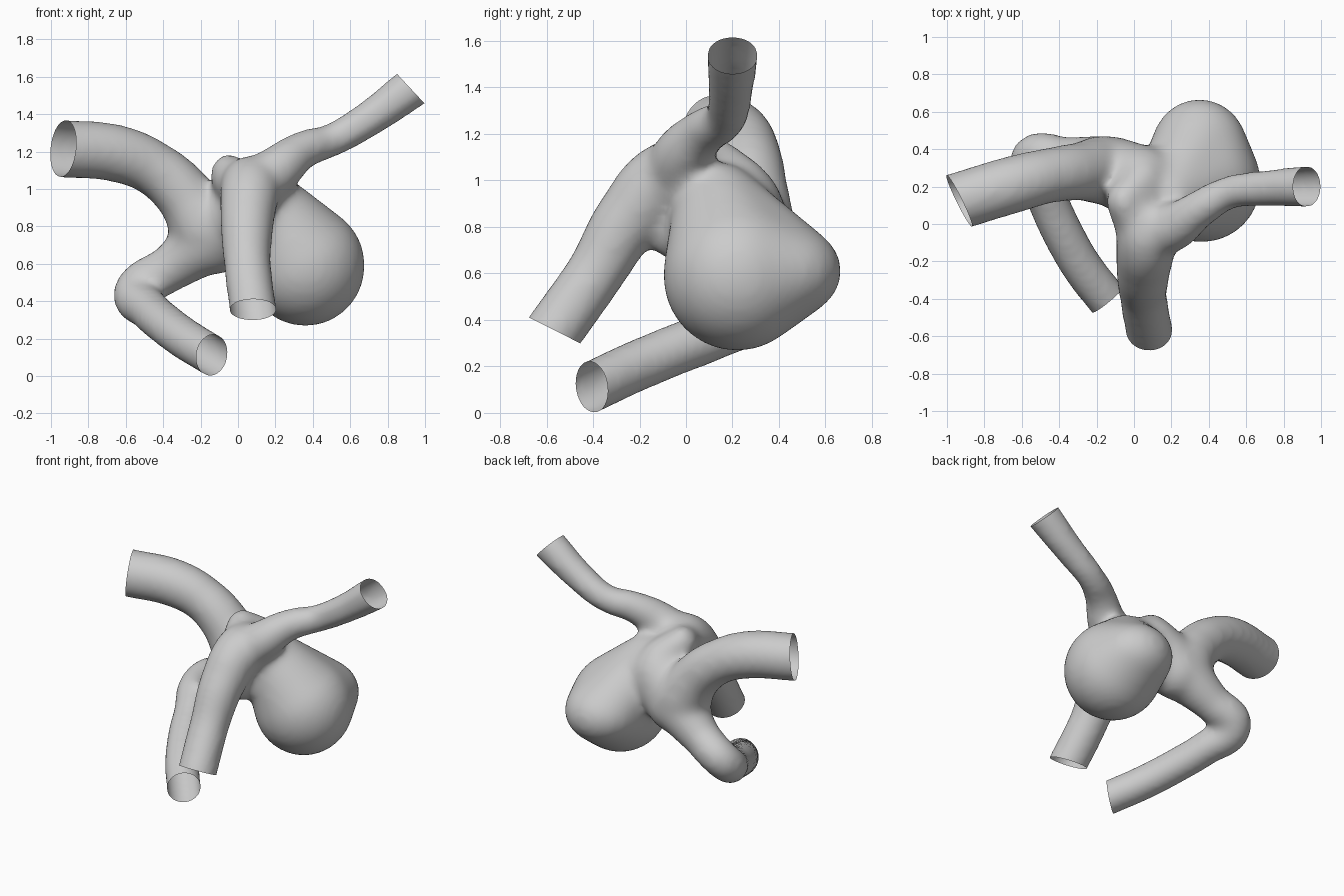
import bpy, bmesh
from mathutils import Vector, Matrix

if "Cube" in bpy.data.objects:
    bpy.data.objects.remove(bpy.data.objects["Cube"])

parts = []

def vessel(name, pts):
    """Tapered round tube along (x, y, z, radius) points; the first point is the free end."""
    pts = list(pts)
    a, b = Vector(pts[0][:3]), Vector(pts[1][:3])      # run past the cut plane
    pts.insert(0, (*(a + (a - b).normalized() * 0.15), pts[0][3]))
    cu = bpy.data.curves.new(name, 'CURVE')
    cu.dimensions = '3D'
    cu.bevel_depth = 1.0
    cu.bevel_resolution = 6
    cu.resolution_u = 10
    cu.use_fill_caps = True
    sp = cu.splines.new('BEZIER')
    sp.bezier_points.add(len(pts) - 1)
    for bp, p in zip(sp.bezier_points, pts):
        bp.co = p[:3]
        bp.radius = p[3] + 0.009       # allowance for smoothing shrinkage
    for bp in sp.bezier_points:
        bp.handle_left_type = bp.handle_right_type = 'AUTO'
    ob = bpy.data.objects.new(name, cu)
    bpy.context.collection.objects.link(ob)
    parts.append(ob)

def blob(name, *ellipsoids):
    """Swelling: the convex hull around several (location, radii) ellipsoids."""
    me = bpy.data.meshes.new(name)
    bm = bmesh.new()
    for loc, radii in ellipsoids:
        bmesh.ops.create_icosphere(bm, subdivisions=4, radius=1,
                                   matrix=Matrix.LocRotScale(Vector(loc), None, Vector(radii)))
    res = bmesh.ops.convex_hull(bm, input=list(bm.verts), use_existing_faces=False)
    hull = {g for g in res["geom"] if isinstance(g, bmesh.types.BMFace)}
    bmesh.ops.delete(bm, geom=[f for f in bm.faces if f not in hull], context='FACES')
    bmesh.ops.recalc_face_normals(bm, faces=list(bm.faces))
    bm.to_mesh(me)
    bm.free()
    ob = bpy.data.objects.new(name, me)
    bpy.context.collection.objects.link(ob)
    parts.append(ob)

# Four open branches
vessel("front_branch", [(.08, -.565, .355, .12), (.05, -.385, .61, .12), (.05, -.24, .845, .14),
                        (.07, -.065, 1.01, .16), (.08, .08, 1.0, .14)])
vessel("right_branch", [(.92, .20, 1.535, .105), (.70, .19, 1.375, .09), (.50, .165, 1.26, .082),
                        (.35, .08, 1.21, .095), (.20, -.02, 1.095, .125), (.07, -.03, .99, .15)])
vessel("left_branch", [(-.93, .125, 1.215, .148), (-.65, .21, 1.19, .148), (-.45, .26, 1.11, .14),
                       (-.29, .28, .97, .15), (-.17, .29, .78, .18)])
vessel("lower_branch", [(-.14, -.405, .112, .105), (-.27, -.24, .19, .105), (-.38, -.05, .27, .105),
                        (-.47, .15, .35, .105), (-.54, .35, .46, .115), (-.37, .34, .57, .118),
                        (-.17, .30, .72, .17)])
# Trunk joining the two bifurcations, with its raised top
blob("trunk", ((-.12, .29, .74), (.19, .18, .20)), ((.04, .21, .87), (.20, .21, .22)))
blob("trunk_front", ((.03, .18, .87), (.17, .18, .20)), ((.06, -.05, .84), (.11, .13, .19)))
blob("trunk_ridge", ((-.055, .12, 1.07), (.095, .11, .12)), ((.05, .22, .97), (.12, .14, .14)),
     ((.03, -.02, 1.01), (.13, .12, .13)))
# Ballooning sac
blob("sac", ((.19, .14, .86), (.20, .20, .22)), ((.36, .22, .59), (.32, .32, .325)),
     ((.35, .40, .61), (.26, .27, .215)))

# Fuse everything into one smooth skin
bpy.ops.object.select_all(action='DESELECT')
for ob in parts:
    ob.select_set(True)
bpy.context.view_layer.objects.active = parts[0]
bpy.ops.object.convert(target='MESH')
bpy.ops.object.join()
skin = bpy.context.view_layer.objects.active
skin.name = skin.data.name = "vessel_with_sac"
rm = skin.modifiers.new("fuse", 'REMESH')
rm.mode = 'VOXEL'
rm.voxel_size = 0.02
sm = skin.modifiers.new("soften", 'SMOOTH')
sm.factor = 0.5
sm.iterations = 30
bpy.ops.object.convert(target='MESH')
skin = bpy.context.view_layer.objects.active

# Keep only the outer shell
bm = bmesh.new()
bm.from_mesh(skin.data)
todo, shells = set(bm.verts), []
while todo:
    stack, shell = [todo.pop()], []
    while stack:
        v = stack.pop()
        shell.append(v)
        for e in v.link_edges:
            w = e.other_vert(v)
            if w in todo:
                todo.remove(w)
                stack.append(w)
    shells.append(shell)
shells.sort(key=len)
bmesh.ops.delete(bm, geom=[v for s in shells[:-1] for v in s], context='VERTS')

# Slice the four ends open
for centre, normal in [((.08, -.565, .355), (0, -.45, -.89)),
                       ((.92, .20, 1.54), (.73, 0, .68)),
                       ((-.935, .125, 1.215), (-.89, -.44, .1)),
                       ((-.14, -.405, .112), (.62, -.75, -.12))]:
    c, n = Vector(centre), Vector(normal).normalized()
    tip = c + n * 0.06
    faces = [f for f in bm.faces if (f.calc_center_median() - tip).length < 0.22]
    geom = set(faces)
    for f in faces:
        geom.update(f.edges)
        geom.update(f.verts)
    bmesh.ops.bisect_plane(bm, geom=list(geom), dist=1e-5, plane_co=c,
                           plane_no=n, clear_outer=True)
for f in bm.faces:
    f.smooth = True
bm.to_mesh(skin.data)
bm.free()
